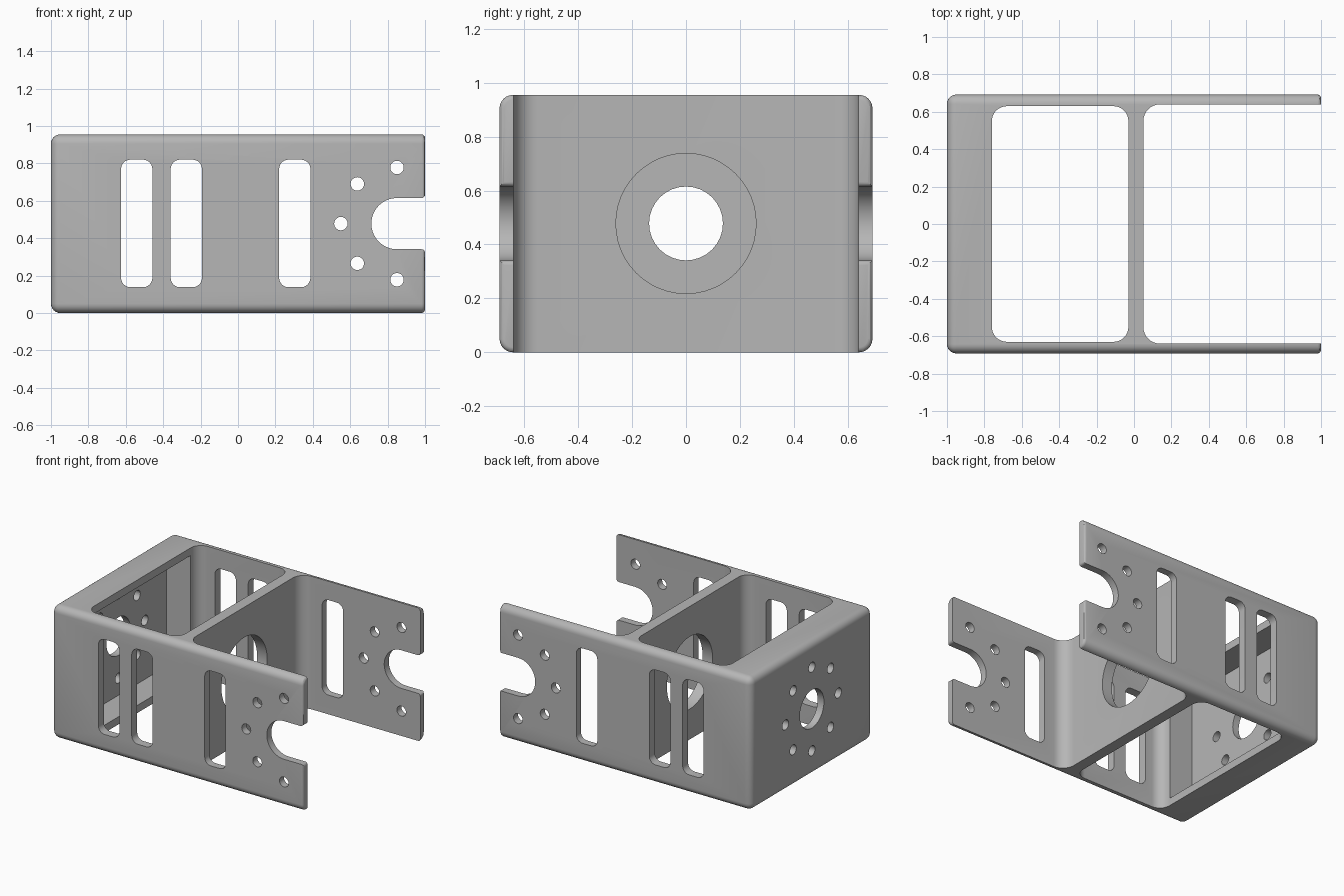
import bpy, bmesh, math

cube = bpy.data.objects.get("Cube")
if cube:
    bpy.data.objects.remove(cube, do_unlink=True)

H, HY, MID = 0.955, 0.692, 0.478   # height, half depth, axis height

metal = bpy.data.materials.new("grey metal")
metal.use_nodes = True
metal.diffuse_color = (0.47, 0.47, 0.47, 1)
metal.node_tree.nodes["Principled BSDF"].inputs["Base Color"].default_value = (0.47, 0.47, 0.47, 1)


def make_object(name, bm):
    bmesh.ops.recalc_face_normals(bm, faces=bm.faces)
    mesh = bpy.data.meshes.new(name)
    bm.to_mesh(mesh)
    bm.free()
    mesh.materials.append(metal)
    obj = bpy.data.objects.new(name, mesh)
    bpy.context.collection.objects.link(obj)
    return obj


def arc(cx, cy, r, a0, a1, n=8):
    angles = [math.radians(a0 + (a1 - a0) * i / n) for i in range(n + 1)]
    return [(cx + r * math.cos(a), cy + r * math.sin(a)) for a in angles]


def circle(cx, cy, r, n=32):
    return arc(cx, cy, r, 0, 360, n)[:-1]


def rounded_rect(x0, x1, y0, y1, r):
    return (arc(x1 - r, y1 - r, r, 0, 90) + arc(x0 + r, y1 - r, r, 90, 180)
            + arc(x0 + r, y0 + r, r, 180, 270) + arc(x1 - r, y0 + r, r, 270, 360))


# The axis is the direction the profile is extruded along
PLACE = {"x": lambda u, v, w: (w, u, v),
         "y": lambda u, v, w: (u, w, v),
         "z": lambda u, v, w: (u, v, w)}


def cut(target, profile, axis, w0, w1):
    """Subtract an extruded profile from the target."""
    bm = bmesh.new()
    lower, upper = [[bm.verts.new(PLACE[axis](u, v, w)) for u, v in profile] for w in (w0, w1)]
    bm.faces.new(lower)
    bm.faces.new(upper)
    for i in range(len(profile)):
        j = (i + 1) % len(profile)
        bm.faces.new((lower[i], lower[j], upper[j], upper[i]))
    cutter = make_object("cutter", bm)
    cutter.hide_render = True
    mod = target.modifiers.new("cut", "BOOLEAN")
    mod.operation = "DIFFERENCE"
    mod.solver = "EXACT"
    mod.object = cutter
    bpy.ops.object.modifier_apply(modifier=mod.name)
    bpy.data.objects.remove(cutter, do_unlink=True)


# Solid block with rounded outer edges
bm = bmesh.new()
bmesh.ops.create_cube(bm, size=1)
for v in bm.verts:
    v.co = (v.co.x * 2, v.co.y * 2 * HY, (v.co.z + 0.5) * H)
open_end = lambda e: all(v.co.x > 0.999 for v in e.verts)
bmesh.ops.bevel(bm, geom=[e for e in bm.edges if not open_end(e)], offset=0.05,
                segments=6, profile=0.5, affect="EDGES")
bmesh.ops.bevel(bm, geom=[e for e in bm.edges if open_end(e)], offset=0.018,
                segments=3, profile=0.5, affect="EDGES")
bracket = make_object("bracket_frame", bm)
bpy.ops.object.select_all(action="DESELECT")
bracket.select_set(True)
bpy.context.view_layer.objects.active = bracket

# Rear bay, open fork bay, and pocket behind the end flanges
cut(bracket, rounded_rect(-0.76, -0.03, -0.63, 0.63, 0.08), "z", -0.2, 1.2)
cut(bracket, rounded_rect(0.05, 1.4, -0.64, 0.64, 0.09), "z", -0.2, 1.2)
pocket = [(-0.545, 0.055), (0.545, 0.055), (0.545, H - 0.055), (-0.545, H - 0.055)]
cut(bracket, pocket, "x", -0.95, -0.7)

# Large hole in the cross web
cut(bracket, circle(0, MID, 0.26, 48), "x", -0.2, 0.2)

# End wall: centre bore and ring of eight bolt holes
cut(bracket, circle(0, MID, 0.137), "x", -1.2, -0.9)
for i in range(8):
    a = math.radians(45 * i)
    cut(bracket, circle(0.3 * math.cos(a), MID + 0.3 * math.sin(a), 0.036, 20), "x", -1.2, -0.9)

# Side plates: slots through both sides
for x in (-0.625, -0.36, 0.22):
    cut(bracket, rounded_rect(x, x + 0.167, 0.138, 0.82, 0.05), "y", -1, 1)

# Side plates: five bolt holes around each fork notch
for i in range(5):
    a = math.radians(90 + 45 * i)
    cut(bracket, circle(0.85 + 0.3 * math.cos(a), MID + 0.3 * math.sin(a), 0.036, 20), "y", -1, 1)

# Fork notch with a rounded mouth
R, F = 0.137, 0.018
notch = (arc(0.85, MID, R, 90, 270, 20)
         + arc(1 - F, MID - R - F, F, 90, 0, 4) + [(1.2, MID - R - F), (1.2, MID + R + F)]
         + arc(1 - F, MID + R + F, F, 0, -90, 4))
cut(bracket, notch, "y", -1, 1)

bpy.ops.object.shade_smooth_by_angle(angle=math.radians(30))
